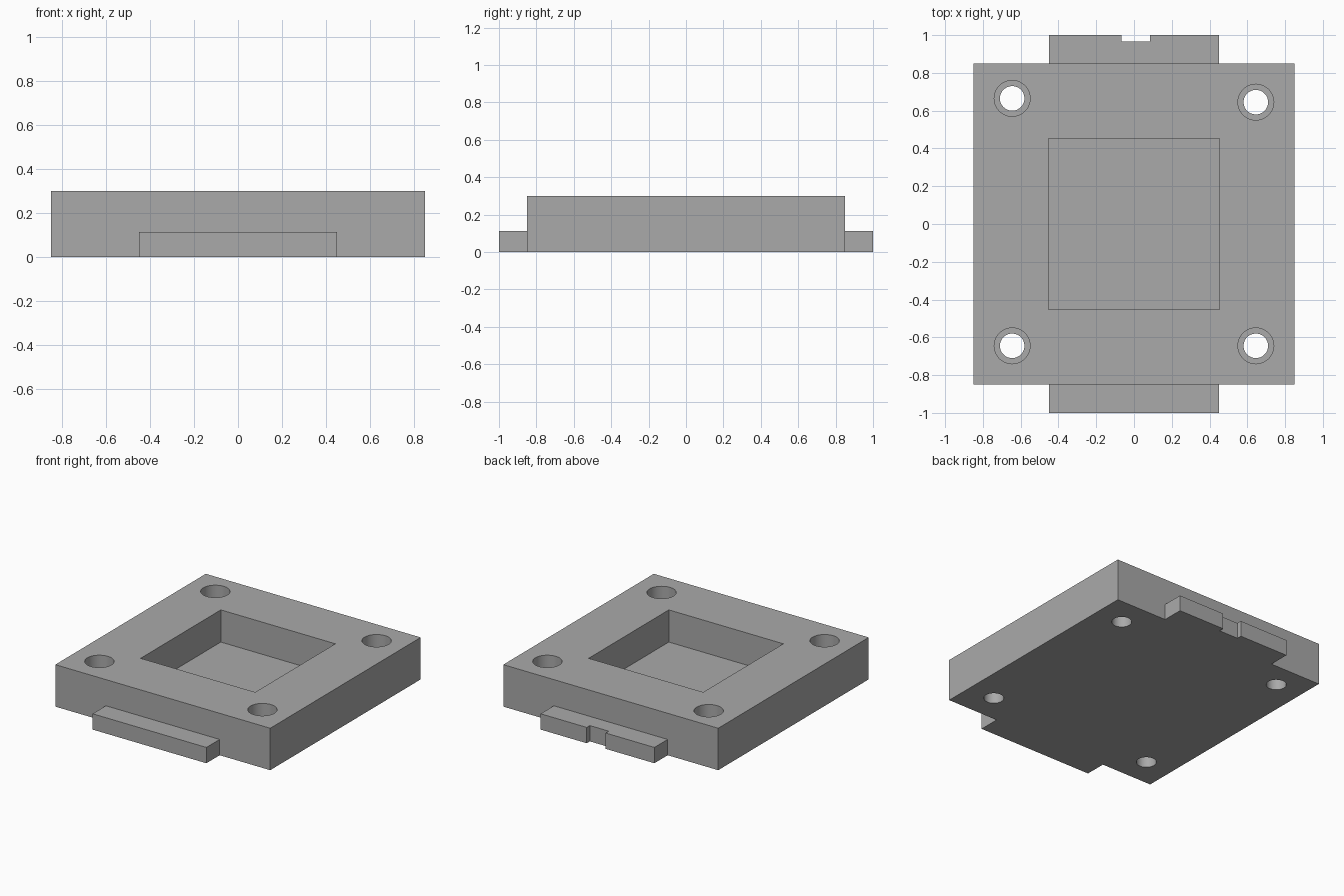
import bpy
import math

default_cube = bpy.data.objects.get("Cube")
if default_cube:
    bpy.data.objects.remove(default_cube, do_unlink=True)

grey = bpy.data.materials.new("plain grey")
grey.use_nodes = True
colour = (0.4, 0.4, 0.4, 1)
grey.diffuse_color = colour
grey.node_tree.nodes["Principled BSDF"].inputs["Base Color"].default_value = colour


def box(name, low, high):
    """Box between two opposite corners."""
    centre = [(a + b) / 2 for a, b in zip(low, high)]
    bpy.ops.mesh.primitive_cube_add(size=1, location=centre)
    ob = bpy.context.object
    ob.name = name
    ob.scale = [b - a for a, b in zip(low, high)]
    bpy.ops.object.transform_apply(location=True, rotation=False, scale=True)
    ob.data.materials.append(grey)
    return ob


def cylinder(name, x, y, radius, bottom, top):
    """Upright cylinder between two heights."""
    bpy.ops.mesh.primitive_cylinder_add(
        vertices=48, radius=radius, depth=top - bottom,
        location=(x, y, (bottom + top) / 2))
    ob = bpy.context.object
    ob.name = name
    ob.data.materials.append(grey)
    return ob


def combine(target, helper, operation):
    """Apply a boolean and discard the helper."""
    helper.hide_render = True
    bpy.context.view_layer.objects.active = target
    mod = target.modifiers.new(operation.title(), "BOOLEAN")
    mod.operation = operation
    mod.solver = "EXACT"
    mod.object = helper
    bpy.ops.object.modifier_apply(modifier=mod.name)
    bpy.data.objects.remove(helper, do_unlink=True)


# Square block with a low tab running out at the front and back
half, height = 0.85, 0.3
tab_half, tab_height = 0.45, 0.113
plate = box("mounting_plate", (-half, -half, 0), (half, half, height))
tabs = box("end_tabs", (-tab_half, -1, 0), (tab_half, 1, tab_height))
combine(plate, tabs, "UNION")

# Square pocket in the top
pocket = 0.453
combine(plate, box("pocket_cutter", (-pocket, -pocket, 0.07),
                   (pocket, pocket, height + 0.1)), "DIFFERENCE")

# Off-centre notch through the back tab
combine(plate, box("notch_cutter", (-0.065, 0.965, -0.1),
                   (0.085, 1.1, 0.2)), "DIFFERENCE")

# Counterbored corner holes, the back right one set slightly further back
inset = 0.645
for x, y in ((-inset, -inset), (inset, -inset), (inset, inset), (-inset, 0.665)):
    combine(plate, cylinder("counterbore_cutter", x, y, 0.095, 0.15, height + 0.1),
            "DIFFERENCE")
    combine(plate, cylinder("hole_cutter", x, y, 0.065, -0.1, 0.2), "DIFFERENCE")

# Smooth hole walls, sharp edges elsewhere
bpy.ops.object.select_all(action="DESELECT")
plate.select_set(True)
bpy.context.view_layer.objects.active = plate
bpy.ops.object.shade_smooth_by_angle(angle=math.radians(30))
